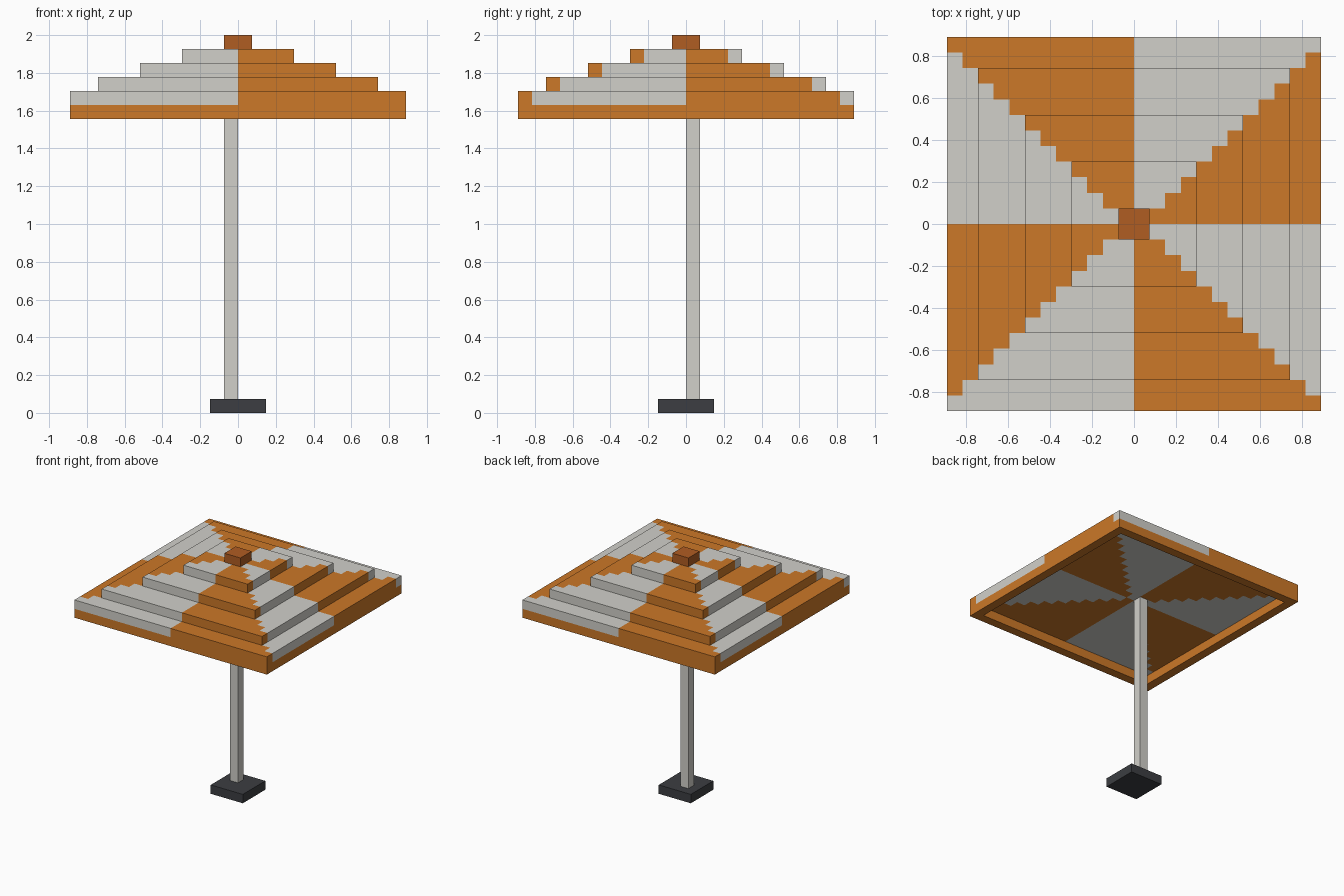
import bpy
import bmesh
import math

if "Cube" in bpy.data.objects:
    bpy.data.objects.remove(bpy.data.objects["Cube"])

U = 2 / 27  # size of one block; the model is 27 blocks tall


def material(name, rgb):
    mat = bpy.data.materials.new(name)
    mat.diffuse_color = (*rgb, 1)
    mat.use_nodes = True
    mat.node_tree.nodes["Principled BSDF"].inputs["Base Color"].default_value = mat.diffuse_color
    return mat


ORANGE = material("orange_fabric", (0.604, 0.188, 0.021))
PALE = material("pale_fabric", (0.64, 0.63, 0.59))
RUST = material("rust_cap", (0.434, 0.109, 0.016))
DARK = material("dark_base", (0.045, 0.048, 0.054))


def finish(bm, name, mats):
    mesh = bpy.data.meshes.new(name)
    bm.to_mesh(mesh)
    bm.free()
    for mat in mats:
        mesh.materials.append(mat)
    obj = bpy.data.objects.new(name, mesh)
    bpy.context.collection.objects.link(obj)
    return obj


def box(name, lo, hi, mat):
    """Box between two corners given in block units."""
    bm = bmesh.new()
    bmesh.ops.create_cube(bm, size=1)
    for v in bm.verts:
        v.co = [U * (a + (c + 0.5) * (b - a)) for a, b, c in zip(lo, hi, v.co)]
    return finish(bm, name, [mat])


def panel(i, j):
    """Eight alternating wedges: 0 is orange, 1 is pale."""
    x, y = i + 0.5, j + 0.5
    front_or_back = abs(x) <= abs(y)
    return int((x * y > 0) == front_or_back)


def block_shell(name, cells, mats):
    """Outer skin of a set of blocks, merged into large flat faces."""
    bm = bmesh.new()
    verts = {}

    def vert(p):
        if p not in verts:
            verts[p] = bm.verts.new([U * c for c in p])
        return verts[p]

    for cell, index in cells.items():
        for axis in range(3):
            a, b = (axis + 1) % 3, (axis + 2) % 3
            for side in (0, 1):
                neighbour = list(cell)
                neighbour[axis] += 2 * side - 1
                if tuple(neighbour) in cells:
                    continue
                corners = []
                for da, db in ((0, 0), (1, 0), (1, 1), (0, 1)):
                    p = list(cell)
                    p[axis] += side
                    p[a] += da
                    p[b] += db
                    corners.append(vert(tuple(p)))
                face = bm.faces.new(corners if side else corners[::-1])
                face.material_index = index
    bmesh.ops.dissolve_limit(bm, angle_limit=math.radians(1), verts=bm.verts[:],
                             edges=bm.edges[:], delimit={'MATERIAL'})
    return finish(bm, name, mats)


# Stand: square foot and a pole set one block off centre
box("base", (-2, -2, 0), (2, 2, 1), DARK)
box("pole", (-1, 0, 1), (0, 1, 22), PALE)

# Canopy: stepped square tiers in alternating wedges
canopy = {}
for k, half in zip(range(22, 26), (12, 10, 7, 4)):
    for i in range(-half, half):
        for j in range(-half, half):
            canopy[i, j, k] = panel(i, j)

# Orange valance, one block thick, hanging under the lowest tier
for i in range(-12, 12):
    for j in range(-12, 12):
        if i in (-12, 11) or j in (-12, 11):
            canopy[i, j, 21] = 0
block_shell("canopy", canopy, [ORANGE, PALE])

# Cap on top
box("top_cap", (-1, -1, 26), (1, 1, 27), RUST)
